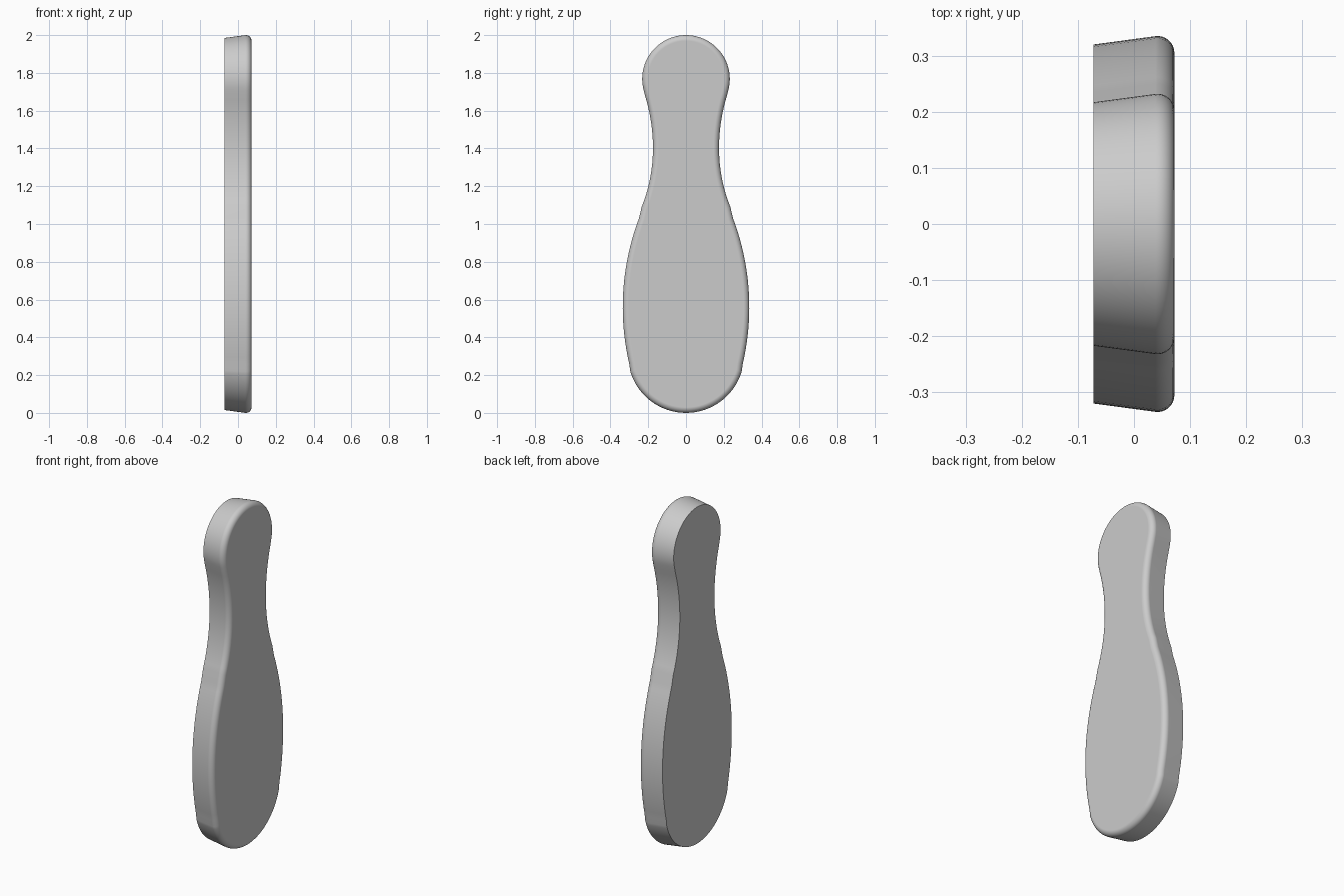
import bpy
import bmesh
from math import cos, sin, radians, pi

if "Cube" in bpy.data.objects:
    bpy.data.objects.remove(bpy.data.objects["Cube"], do_unlink=True)

grey = bpy.data.materials.new("plain grey")
grey.use_nodes = True
colour = (0.6, 0.6, 0.6, 1)
grey.diffuse_color = colour
grey.node_tree.nodes["Principled BSDF"].inputs["Base Color"].default_value = colour


def arc(cy, cz, r, start, end, steps, side=1):
    """Points on an arc with outward normals; side -1 is a hollow curve."""
    pts = []
    for i in range(steps):
        a = radians(start + (end - start) * (i + 0.5) / steps)
        pts.append((cy + r * cos(a), cz + r * sin(a), side * cos(a), side * sin(a)))
    return pts


# Half outline from the top of the head down to the base
half = (arc(0, 1.768, 0.232, 90, -17, 28)
        + arc(1.125, 1.4, 0.95, 162, 180, 10, -1)
        + arc(1.005, 1.4, 0.83, 180, 203, 10, -1)
        + arc(-0.995, 0.56, 1.33, 21.5, -14, 22)
        + arc(0, 0.308, 0.308, -15, -90, 22))
outline = half + [(-y, z, -ny, nz) for y, z, ny, nz in reversed(half)]

# Cross-section: drafted side wall, then a rounded edge
x_back, x_front, radius = -0.072, 0.072, 0.03
section = [(x_back, -0.015)]
for i in range(9):
    a = radians(-7) + (pi / 2 + radians(7)) * i / 8
    section.append((x_front - radius + radius * sin(a), radius * (cos(a) - 1)))

# Pin-shaped slab
bm = bmesh.new()
rings = [[bm.verts.new((x, y + ny * d, z + nz * d)) for y, z, ny, nz in outline]
         for x, d in section]
n = len(outline)
for lower, upper in zip(rings, rings[1:]):
    for i in range(n):
        j = (i + 1) % n
        bm.faces.new((lower[i], lower[j], upper[j], upper[i]))
bm.faces.new(rings[0])
bm.faces.new(rings[-1])
bmesh.ops.recalc_face_normals(bm, faces=bm.faces)
mesh = bpy.data.meshes.new("pin_slab")
bm.to_mesh(mesh)
bm.free()
mesh.materials.append(grey)
slab = bpy.data.objects.new("pin_slab", mesh)
bpy.context.collection.objects.link(slab)

# Smooth sides with a sharp back rim and flat faces
bpy.ops.object.select_all(action="DESELECT")
slab.select_set(True)
bpy.context.view_layer.objects.active = slab
bpy.ops.object.shade_smooth_by_angle(angle=radians(30))
weighted = slab.modifiers.new("Weighted Normal", "WEIGHTED_NORMAL")
weighted.keep_sharp = True
